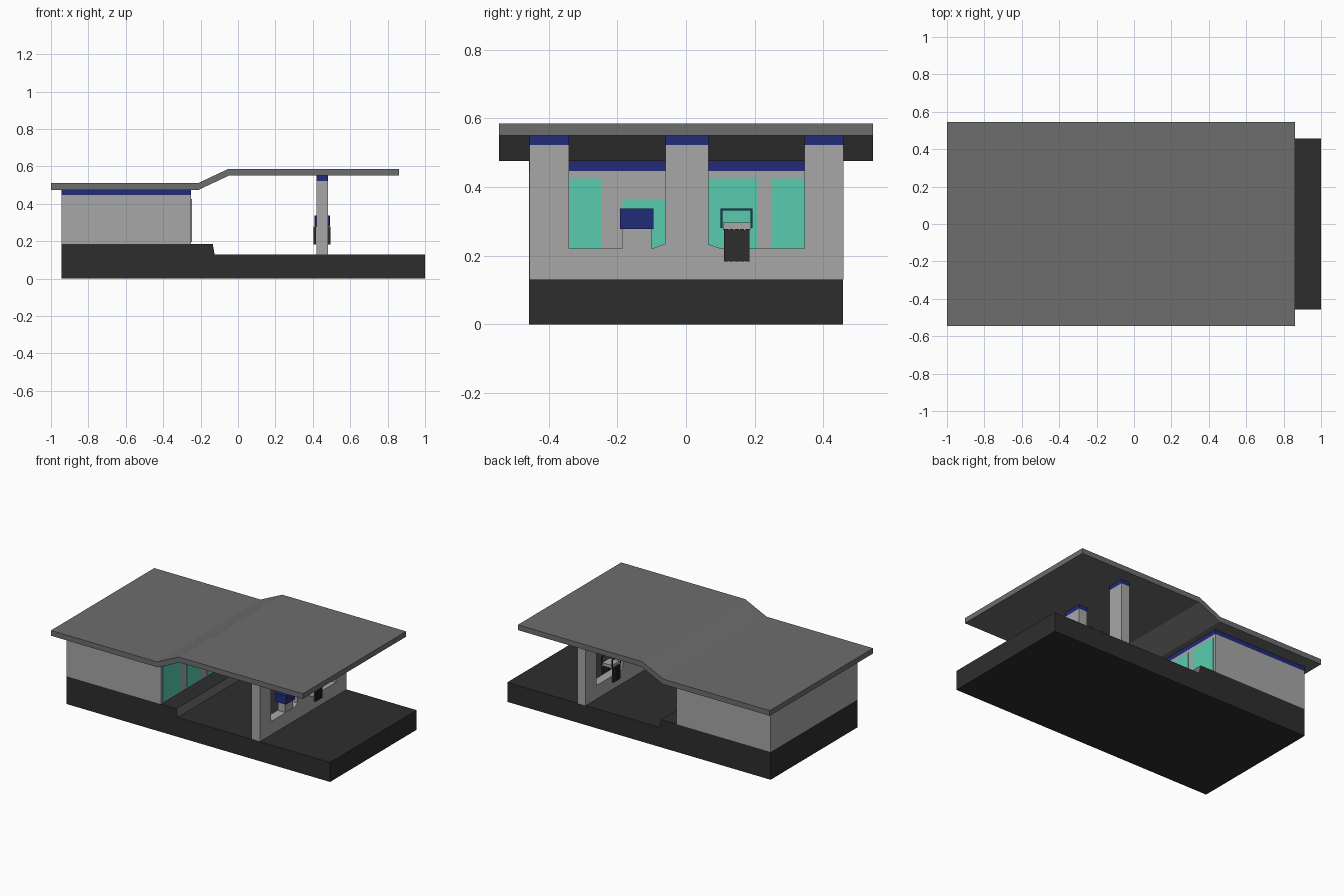
import bpy, bmesh

if "Cube" in bpy.data.objects:
    bpy.data.objects.remove(bpy.data.objects["Cube"])


def mat(name, r, g, b):
    m = bpy.data.materials.new(name)
    m.diffuse_color = (r, g, b, 1)
    m.use_nodes = True
    m.node_tree.nodes["Principled BSDF"].inputs["Base Color"].default_value = m.diffuse_color
    return m


DARK = mat("dark_asphalt", 0.027, 0.027, 0.027)
ROOF = mat("roof_grey", 0.155, 0.155, 0.155)
WALL = mat("light_grey", 0.39, 0.39, 0.39)
BLUE = mat("navy_blue", 0.015, 0.024, 0.19)
GLASS = mat("teal_glass", 0.1, 0.6, 0.43)


def finish(name, bm, *mats):
    bmesh.ops.recalc_face_normals(bm, faces=bm.faces)
    me = bpy.data.meshes.new(name)
    bm.to_mesh(me)
    bm.free()
    for m in mats:
        me.materials.append(m)
    ob = bpy.data.objects.new(name, me)
    bpy.context.collection.objects.link(ob)
    return ob


def box(name, x, y, z, m):
    bm = bmesh.new()
    bmesh.ops.create_cube(bm, size=1)
    for v in bm.verts:
        v.co = [(a + b) / 2 + c * (b - a) for c, (a, b) in zip(v.co, (x, y, z))]
    return finish(name, bm, m)


def prism(name, pts, axis, a, b, *mats):
    """Extrude a profile along y (points are x,z) or x (points are y,z)."""
    bm = bmesh.new()
    place = (lambda p, t: (p[0], t, p[1])) if axis == "y" else (lambda p, t: (t, p[0], p[1]))
    lo = [bm.verts.new(place(p, a)) for p in pts]
    hi = [bm.verts.new(place(p, b)) for p in pts]
    bm.faces.new(lo)
    bm.faces.new(hi[::-1])
    n = len(pts)
    for i in range(n):
        bm.faces.new((lo[i], lo[(i + 1) % n], hi[(i + 1) % n], hi[i]))
    return finish(name, bm, *mats)


# Stepped base, with a grey riser
base = prism("base", [(-0.945, 0), (1, 0), (1, 0.13), (-0.125, 0.13), (-0.135, 0.185), (-0.945, 0.185)],
             "y", -0.457, 0.457, DARK, ROOF)
for f in base.data.polygons:
    if f.normal.x > 0.9 and f.center.x < 0:
        f.material_index = 1

# Roof slab with a bend
roof = [(-1, 0.475), (-0.21, 0.475), (-0.05, 0.55), (0.86, 0.55)]
prism("roof", roof + [(0.86, 0.585), (-0.055, 0.585), (-0.215, 0.51), (-1, 0.51)],
      "y", -0.545, 0.545, ROOF)

# Building and blue band
box("building", (-0.945, -0.25), (-0.457, 0.457), (0.185, 0.446), WALL)
box("building_band", (-0.945, -0.25), (-0.457, 0.457), (0.446, 0.478), BLUE)

# Windows and door on the inner wall
for nm, y0, y1, z1 in (("left_window", -0.44, -0.245, 0.425), ("door", -0.185, -0.03, 0.362),
                       ("middle_window", 0.03, 0.21, 0.425), ("right_window", 0.25, 0.44, 0.425)):
    box(nm, (-0.252, -0.246), (y0, y1), (0.195, z1), GLASS)

# Pillars with blue tops
for y0, y1 in ((-0.455, -0.34), (-0.06, 0.065), (0.345, 0.458)):
    box("pillar", (0.42, 0.482), (y0, y1), (0.13, 0.522), WALL)
    box("pillar_top", (0.42, 0.482), (y0, y1), (0.522, 0.552), BLUE)

# Low wall between pillars, rising slightly at the centre
prism("low_wall", [(-0.34, 0.13), (0.345, 0.13), (0.345, 0.22), (0.105, 0.22), (0.06, 0.235),
                   (-0.06, 0.235), (-0.1, 0.22), (-0.34, 0.22)], "x", 0.421, 0.481, WALL)

# Ticket machine on the wall
box("machine_stand", (0.425, 0.477), (-0.185, -0.1), (0.22, 0.28), WALL)
box("machine_head", (0.412, 0.488), (-0.192, -0.095), (0.278, 0.337), BLUE)

# Slatted seat over the wall
box("seat_bar", (0.415, 0.488), (0.108, 0.188), (0.275, 0.296), WALL)
for x0, x1 in ((0.405, 0.418), (0.482, 0.495)):
    box("slat_panel", (x0 + 0.003, x1 - 0.003), (0.112, 0.184), (0.185, 0.275), DARK)
    for i in range(5):
        y = 0.111 + i * 0.0155
        box("slat", (x0, x1), (y, y + 0.012), (0.183, 0.278), DARK)
    for y in (0.1, 0.188):
        box("seat_post", (x0 + 0.004, x1 - 0.004), (y, y + 0.006), (0.28, 0.337), BLUE)
    box("seat_rail", (x0 + 0.004, x1 - 0.004), (0.1, 0.194), (0.332, 0.337), BLUE)
